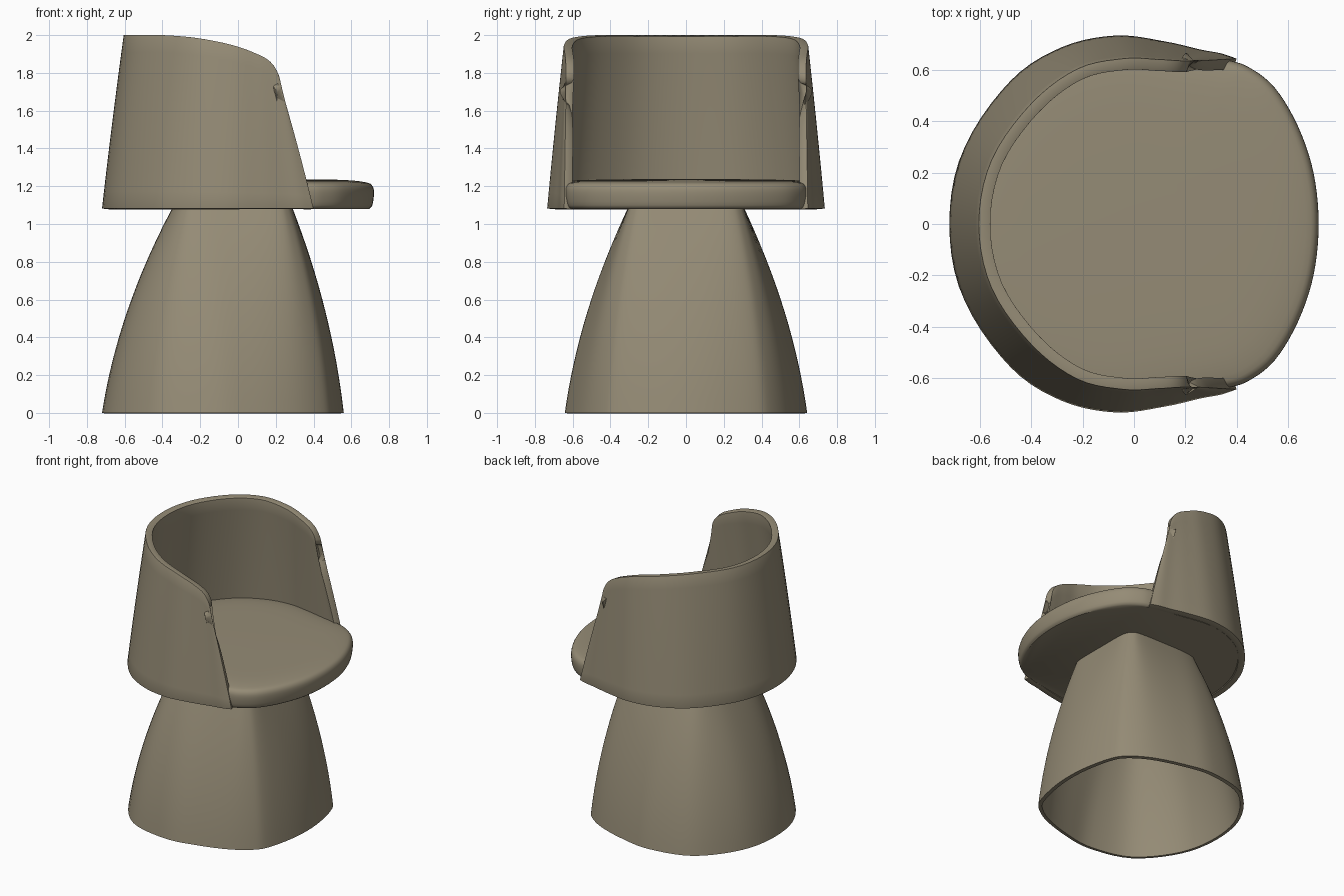
import bpy, bmesh, math
from mathutils import Vector

cube = bpy.data.objects.get("Cube")
if cube:
    bpy.data.objects.remove(cube)

taupe = bpy.data.materials.new("warm_taupe")
taupe.use_nodes = True
COLOUR = (0.30, 0.26, 0.18, 1)
taupe.diffuse_color = COLOUR
taupe.node_tree.nodes["Principled BSDF"].inputs["Base Color"].default_value = COLOUR


def spline(points, steps=5):
    """Smooth curve through points of any dimension."""
    pts = [Vector(p) for p in points]
    pts = [2 * pts[0] - pts[1]] + pts + [2 * pts[-1] - pts[-2]]
    out = []
    for a, b, c, d in zip(pts, pts[1:], pts[2:], pts[3:]):
        for k in range(steps):
            t = k / steps
            out.append(0.5 * (2 * b + (c - a) * t + (2 * a - 5 * b + 4 * c - d) * t ** 2
                              + (3 * b - a - 3 * c + d) * t ** 3))
    return out + [pts[-2]]


def outline(half):
    """Closed symmetric outline from a half that runs front to back."""
    ends = [(half[1][0], -half[1][1])], [(half[-2][0], -half[-2][1])]
    run = spline(ends[0] + half + ends[1])[5:-5]
    return run + [Vector((p.x, -p.y)) for p in reversed(run[1:-1])]


def loft(name, rings, closed=True, caps=False, thickness=0, bevel=0):
    bm = bmesh.new()
    rows = [[bm.verts.new(p) for p in ring] for ring in rings]
    n = len(rows[0])
    for lower, upper in zip(rows, rows[1:]):
        for i in range(n if closed else n - 1):
            j = (i + 1) % n
            bm.faces.new((lower[i], lower[j], upper[j], upper[i]))
    if caps:
        bm.faces.new(list(reversed(rows[0])))
        bm.faces.new(rows[-1])
    mesh = bpy.data.meshes.new(name)
    bm.to_mesh(mesh)
    bm.free()
    mesh.materials.append(taupe)
    obj = bpy.data.objects.new(name, mesh)
    bpy.context.collection.objects.link(obj)
    bpy.ops.object.select_all(action='DESELECT')
    obj.select_set(True)
    bpy.context.view_layer.objects.active = obj
    if thickness:
        mod = obj.modifiers.new("wall", 'SOLIDIFY')
        mod.thickness, mod.offset = thickness, -1
        bpy.ops.object.modifier_apply(modifier=mod.name)
    if bevel:
        mod = obj.modifiers.new("soft_rim", 'BEVEL')
        mod.width, mod.segments = bevel, 2
        mod.limit_method, mod.angle_limit = 'ANGLE', math.radians(50)
        bpy.ops.object.modifier_apply(modifier=mod.name)
    bpy.ops.object.shade_smooth_by_angle(angle=math.radians(40))
    return obj


SEAT_Z = 1.08

# Pedestal: hollow flared skirt, squarish at the top and rounded at the back
foot = outline([(.56, 0), (.545, .18), (.50, .36), (.44, .45), (.30, .54),
                (.08, .61), (-.15, .64), (-.45, .56), (-.66, .30), (-.72, 0)])
neck = outline([(.29, 0), (.29, .14), (.285, .23), (.26, .28), (.20, .305),
                (0, .31), (-.20, .305), (-.29, .27), (-.34, .16), (-.35, 0)])
rings = []
for k in range(17):
    t = 1 - k / 16
    f = t * (1.55 - .55 * t)
    rings.append([(*n.lerp(b, f), SEAT_Z * (1 - t)) for n, b in zip(neck, foot)])
loft("pedestal", rings, thickness=.025)

# Seat: thick pad with a rounded edge and a gently domed top
pad = outline([(.72, 0), (.70, .20), (.64, .38), (.55, .53), (.45, .61), (.36, .64),
               (.20, .67), (-.07, .71), (-.28, .665), (-.47, .54), (-.635, .29), (-.695, 0)])
edge = spline([(.965, SEAT_Z), (.988, 1.10), (1, 1.165), (.985, 1.205),
               (.93, 1.222), (.75, 1.234), (.30, 1.238)], 3)
loft("seat", [[(p.x * s, p.y * s, z) for p in pad] for s, z in edge], caps=True)

# Backrest: wraparound wall, each column is base x, base y, rim x, rim y, rim z
columns = spline([(.40, .645, .235, .635, 1.70), (.34, .665, .215, .636, 1.79),
                  (.26, .68, .17, .637, 1.86), (.12, .712, .09, .642, 1.905),
                  (-.07, .735, -.04, .645, 1.95), (-.28, .69, -.22, .605, 1.985),
                  (-.48, .56, -.40, .47, 2), (-.66, .30, -.555, .25, 2),
                  (-.72, 0, -.605, 0, 2), (-.66, -.30, -.555, -.25, 2)])[:-5]
columns += [Vector((c[0], -c[1], c[2], -c[3], c[4])) for c in reversed(columns[:-1])]
rings = []
for k in range(11):
    t = k / 10
    f = t * (.9 + .1 * t)
    rings.append([(c[0] + (c[2] - c[0]) * f, c[1] + (c[3] - c[1]) * f,
                   SEAT_Z + .002 + (c[4] - SEAT_Z - .002) * t) for c in columns])
loft("backrest", rings, closed=False, thickness=.045, bevel=.012)
